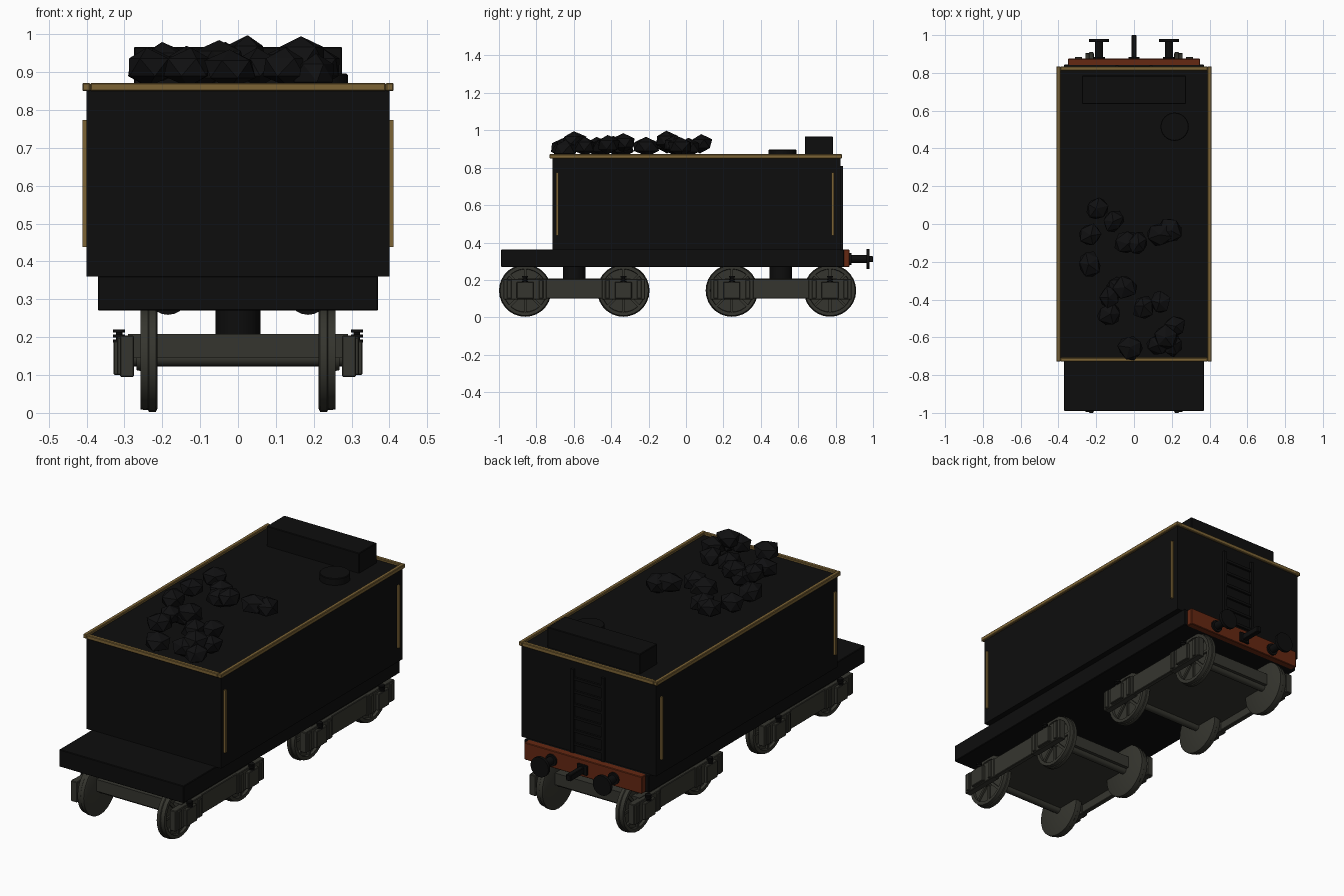
import bpy, bmesh, math, random
from mathutils import Vector, Matrix

if "Cube" in bpy.data.objects:
    bpy.data.objects.remove(bpy.data.objects["Cube"])

random.seed(4)


def material(name, rgb):
    m = bpy.data.materials.new(name)
    m.diffuse_color = (*rgb, 1)
    m.use_nodes = True
    m.node_tree.nodes["Principled BSDF"].inputs["Base Color"].default_value = m.diffuse_color
    return m


BLACK = material("black paint", (0.004, 0.004, 0.004))
COAL = material("coal black", (0.005, 0.005, 0.0055))
BRASS = material("brass", (0.2, 0.125, 0.035))
RED = material("buffer red", (0.13, 0.021, 0.006))
GREY = material("undercarriage grey", (0.036, 0.036, 0.028))


def finish(name, bm, mat, bevel=0, smooth=False):
    bmesh.ops.recalc_face_normals(bm, faces=bm.faces)
    mesh = bpy.data.meshes.new(name)
    bm.to_mesh(mesh)
    bm.free()
    mesh.materials.append(mat)
    ob = bpy.data.objects.new(name, mesh)
    bpy.context.collection.objects.link(ob)
    if bevel:
        mod = ob.modifiers.new("edge", 'BEVEL')
        mod.width, mod.segments = bevel, 1
    if smooth:
        bpy.ops.object.select_all(action='DESELECT')
        ob.select_set(True)
        bpy.context.view_layer.objects.active = ob
        bpy.ops.object.shade_smooth_by_angle(angle=math.radians(35))
    return ob


def add_box(bm, x, y, z, rot=None):
    """Box from (min, max) pairs, optionally turned by a matrix."""
    size = [b - a for a, b in (x, y, z)]
    mid = [(a + b) / 2 for a, b in (x, y, z)]
    m = Matrix.Translation(mid) @ Matrix.Diagonal((*size, 1))
    bmesh.ops.create_cube(bm, size=1, matrix=(rot @ m) if rot else m)


def add_rod(bm, a, b, r, sides=16):
    a, b = Vector(a), Vector(b)
    d = b - a
    m = Matrix.Translation((a + b) / 2) @ d.to_track_quat('Z', 'Y').to_matrix().to_4x4()
    bmesh.ops.create_cone(bm, cap_ends=True, segments=sides, radius1=r, radius2=r,
                          depth=d.length, matrix=m)


def box(name, x, y, z, mat, bevel=0):
    bm = bmesh.new()
    add_box(bm, x, y, z)
    return finish(name, bm, mat, bevel)


# Main body and running frame
box("tank_body", (-0.4, 0.4), (-0.715, 0.825), (0.36, 0.86), BLACK)
box("running_frame", (-0.37, 0.37), (-0.99, 0.845), (0.27, 0.362), BLACK, 0.003)
box("tool_box", (-0.275, 0.275), (0.635, 0.785), (0.855, 0.967), BLACK, 0.003)
box("buffer_beam", (-0.35, 0.35), (0.835, 0.875), (0.27, 0.362), RED, 0.003)

# Brass rim around the top
bm = bmesh.new()
for s in (-1, 1):
    add_box(bm, sorted((s * 0.39, s * 0.411)), (-0.729, 0.834), (0.85, 0.872))
for y in ((-0.729, -0.708), (0.813, 0.834)):
    add_box(bm, (-0.39, 0.39), y, (0.85, 0.872))
finish("brass_rim", bm, BRASS, 0.003)

# Upright brass strips on the sides
bm = bmesh.new()
for s in (-1, 1):
    for y in (-0.688, 0.785):
        add_box(bm, sorted((s * 0.395, s * 0.411)), (y - 0.006, y + 0.006), (0.438, 0.774))
finish("brass_strips", bm, BRASS)

# Water hatch
bm = bmesh.new()
add_rod(bm, (0.215, 0.515, 0.855), (0.215, 0.515, 0.896), 0.075, 24)
finish("water_hatch", bm, BLACK, 0.003, True)

# Ladder on the back
bm = bmesh.new()
for x in (-0.09, 0.09):
    add_box(bm, (x - 0.009, x + 0.009), (0.82, 0.839), (0.362, 0.81))
for i in range(6):
    z = 0.41 + i * 0.07
    add_box(bm, (-0.09, 0.09), (0.82, 0.836), (z - 0.007, z + 0.007))
finish("ladder", bm, BLACK)

# Buffers and coupling
bm = bmesh.new()
for s in (-1, 1):
    x = s * 0.185
    add_rod(bm, (x, 0.87, 0.312), (x, 0.885, 0.312), 0.032)
    add_rod(bm, (x, 0.87, 0.312), (x, 0.97, 0.312), 0.021)
    add_rod(bm, (x, 0.964, 0.312), (x, 0.98, 0.312), 0.053, 20)
finish("buffers", bm, BLACK, 0, True)
bm = bmesh.new()
add_box(bm, (-0.014, 0.014), (0.87, 1.0), (0.295, 0.328))
add_box(bm, (-0.03, 0.03), (0.87, 0.885), (0.285, 0.338))
finish("coupling", bm, BLACK, 0.003)


def wheel(name, x, y, s):
    """Spoked wheel with a thin web, tyre, flange and hub."""
    z = 0.143
    bm = bmesh.new()
    # Lathe outline as (offset outward, radius)
    outline = [(0.213, 0.0), (0.213, 0.132), (0.217, 0.14), (0.235, 0.14), (0.238, 0.136),
               (0.258, 0.134), (0.258, 0.116), (0.244, 0.114), (0.244, 0.035),
               (0.268, 0.03), (0.268, 0.0)]
    verts = [bm.verts.new((s * o, y, z + r)) for o, r in outline]
    edges = [bm.edges.new(p) for p in zip(verts, verts[1:])]
    bmesh.ops.spin(bm, geom=verts + edges, cent=(0, y, z), axis=(1, 0, 0),
                   angle=2 * math.pi, steps=28)
    bmesh.ops.remove_doubles(bm, verts=bm.verts, dist=0.0005)
    # Spokes
    for i in range(8):
        rot = (Matrix.Translation((0, y, z)) @ Matrix.Rotation(i * math.pi / 4, 4, 'X'))
        add_box(bm, sorted((s * 0.238, s * 0.254)), (-0.007, 0.007), (0.02, 0.12), rot)
    finish(name, bm, GREY, 0, True)


# Two four-wheeled trucks
for label, yc in (("front", -0.5975), ("rear", 0.5075)):
    axles = (yc - 0.2625, yc + 0.2625)
    box(label + "_truck_plate", (-0.29, 0.29), (yc - 0.3, yc + 0.3), (0.145, 0.208), GREY)
    frame, springs, axle_rods = bmesh.new(), bmesh.new(), bmesh.new()
    for s in (-1, 1):
        side = "right" if s > 0 else "left"
        # Side beam with axle boxes and ribs
        add_box(frame, sorted((s * 0.28, s * 0.306)), (yc - 0.27, yc + 0.27), (0.1, 0.205))
        for n, y in enumerate(axles):
            wheel(f"{label}_{side}_wheel_{n + 1}", 0, y, s)
            add_box(frame, sorted((s * 0.275, s * 0.312)), (y - 0.115, y + 0.115), (0.095, 0.205))
            add_box(frame, sorted((s * 0.3, s * 0.329)), (y - 0.045, y + 0.045), (0.1, 0.19))
            for d in (-0.085, 0.085):
                add_box(frame, sorted((s * 0.3, s * 0.32)), (y + d - 0.012, y + d + 0.012),
                        (0.1, 0.2))
            # Stacked coil spring
            for z in (0.19, 0.203, 0.216):
                add_rod(springs, (s * 0.314, y, z - 0.004), (s * 0.314, y, z + 0.004), 0.016, 12)
            add_rod(springs, (s * 0.314, y, 0.18), (s * 0.314, y, 0.216), 0.009, 10)
    for y in axles:
        add_rod(axle_rods, (-0.28, y, 0.143), (0.28, y, 0.143), 0.02)
    finish(label + "_truck_frame", frame, GREY, 0.003)
    finish(label + "_truck_springs", springs, BLACK, 0, True)
    finish(label + "_truck_axles", axle_rods, GREY, 0, True)
    # Swivel post up to the running frame
    bm = bmesh.new()
    add_rod(bm, (0, yc, 0.2), (0, yc, 0.275), 0.06)
    finish(label + "_truck_pivot", bm, BLACK, 0, True)

# Coal lumps: x, y, top height
lumps = [(-.195, .08, .98), (-.11, .015, .96), (-.235, -.055, .965), (-.235, -.21, .965),
         (.02, -.1, .998), (-.04, -.1, .98), (.14, -.06, .975), (.19, -.03, .965),
         (-.05, -.335, .985), (-.13, -.385, .97), (-.13, -.48, .965), (-.09, -.34, .96),
         (.05, -.44, .965), (.14, -.415, .975), (.215, -.54, .965), (.165, -.6, .995),
         (.13, -.64, .965), (-.02, -.655, .96), (.2, -.64, .95)]
bm = bmesh.new()
for x, y, top in lumps:
    m = (Matrix.Translation((x, y, top - 0.052))
         @ Matrix.Rotation(random.uniform(0, 6.28), 4, 'Z')
         @ Matrix.Diagonal((random.uniform(0.06, 0.075), random.uniform(0.055, 0.07), 0.052, 1)))
    lump = bmesh.ops.create_icosphere(bm, subdivisions=1, radius=1, matrix=m)
    for v in lump["verts"]:
        v.co += Vector([random.uniform(-0.007, 0.007) for _ in range(2)] + [0])
finish("coal_lumps", bm, COAL)
